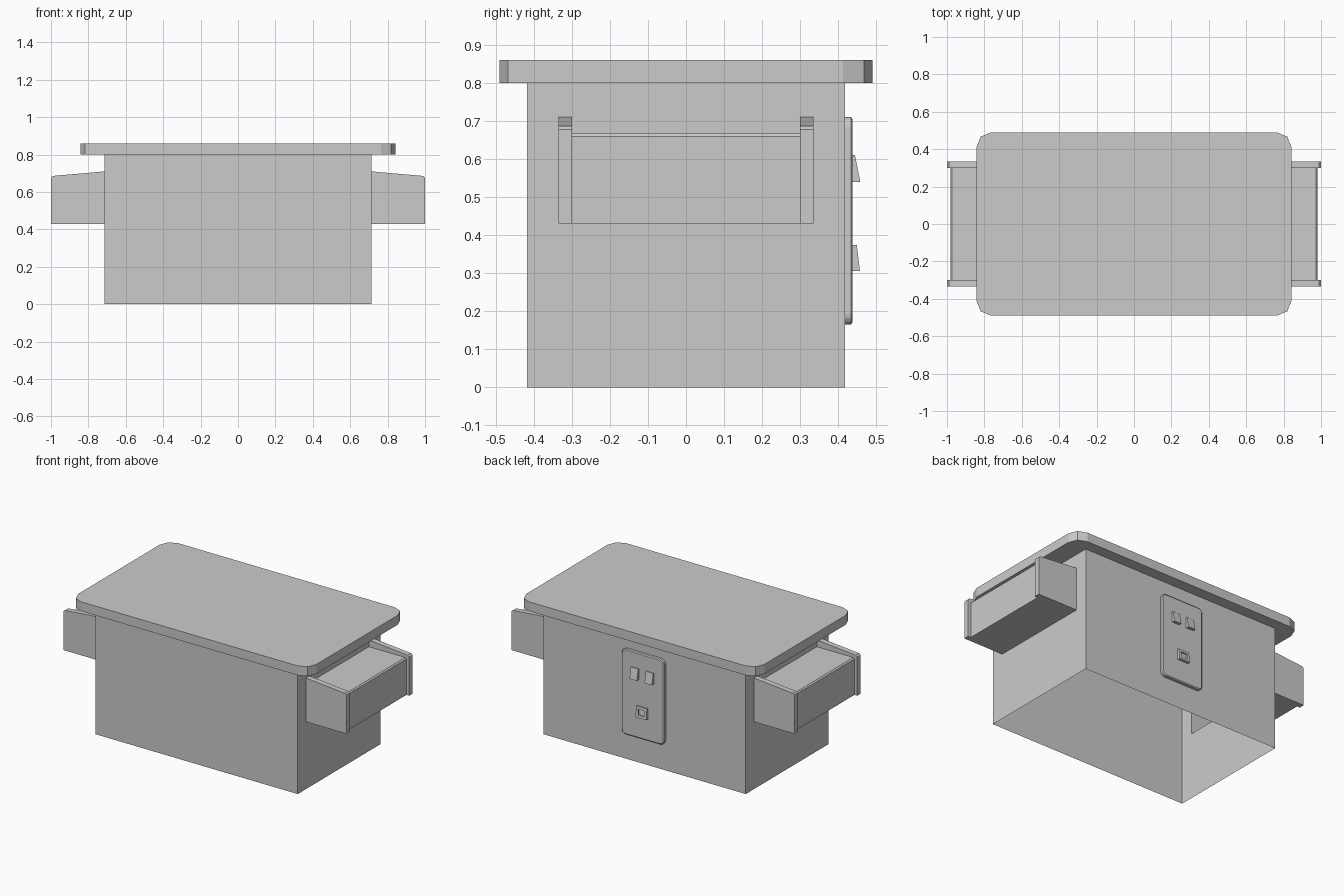
import bpy, bmesh
from math import sin, cos, pi

if "Cube" in bpy.data.objects:
    bpy.data.objects.remove(bpy.data.objects["Cube"])


def make(name, faces):
    """Mesh object from polygons given as coordinate lists, welded."""
    bm = bmesh.new()
    for f in faces:
        bm.faces.new([bm.verts.new(p) for p in f])
    bmesh.ops.remove_doubles(bm, verts=bm.verts, dist=1e-4)
    bmesh.ops.recalc_face_normals(bm, faces=bm.faces)
    me = bpy.data.meshes.new(name)
    bm.to_mesh(me)
    bm.free()
    ob = bpy.data.objects.new(name, me)
    bpy.context.collection.objects.link(ob)
    return ob


def bridge(sections, closed=True):
    """Quads between consecutive sections."""
    out = []
    for a, b in zip(sections, sections[1:]):
        n = len(a)
        out += [[a[i], a[(i + 1) % n], b[(i + 1) % n], b[i]]
                for i in range(n if closed else n - 1)]
    return out


def rounded(w, h, r, seg):
    """Rounded rectangle outline with half sizes w, h."""
    pts = []
    for k, (sx, sy) in enumerate([(1, 1), (-1, 1), (-1, -1), (1, -1)]):
        for i in range(seg + 1):
            a = (k + i / seg) * pi / 2
            pts.append((sx * (w - r) + r * cos(a), sy * (h - r) + r * sin(a)))
    return pts


# Table top
outline = rounded(0.842, 0.49, 0.078, 2)
rings = [[(x, y, z) for x, y in outline] for z in (0.8, 0.86)]
make("table_top", bridge(rings) + rings)

# Body shell, open below, with an opening in each end for the drawers
BX, BY, BZ = 0.715, 0.418, 0.8
faces = []
for s in (-1, 1):
    faces.append([(-BX, s * BY, 0), (BX, s * BY, 0), (BX, s * BY, BZ), (-BX, s * BY, BZ)])
    x = s * BX
    columns = [(-BY, -0.335, None), (-0.335, -0.3, 0.71), (-0.3, 0.3, 0.667),
               (0.3, 0.335, 0.71), (0.335, BY, None)]
    for y0, y1, top in columns:
        spans = [(0, 0.43), (top or 0.43, BZ)]
        for z0, z1 in spans:
            faces.append([(x, y0, z0), (x, y1, z0), (x, y1, z1), (x, y0, z1)])
make("body", faces)

# Hollow end drawers: taller side cheeks with a lower middle between them
cheek = [(BX, 0.43), (1.0, 0.43), (1.0, 0.677), (0.99, 0.686), (BX, 0.71)]
middle = [(BX, 0.43), (0.98, 0.43), (0.98, 0.659), (0.972, 0.667), (BX, 0.667)]
layout = [(-0.335, cheek), (-0.3, cheek), (-0.3, middle),
          (0.3, middle), (0.3, cheek), (0.335, cheek)]
for s, side in ((-1, "left"), (1, "right")):
    secs = [[(s * x, y, z) for x, z in prof] for y, prof in layout]
    quads = [q for q in bridge(secs, closed=False)
             if not (q[0] == q[3] and abs(q[1][2] - q[0][2]) < 1e-6)]
    make(side + "_drawer", quads + [secs[0], secs[-1]])

# Rear control panel with a softened front edge
PZ, PH, PF = 0.4375, 0.2725, 0.438
steps = [(0, BY), (0, PF - 0.005), (0.006, PF)]
rings = [[(x, y, PZ + z) for x, z in rounded(0.15 - d, PH - d, 0.028 - d, 4)]
         for d, y in steps]
make("control_panel", bridge(rings) + [rings[0], rings[-1]])


def wedge(name, x0, x1, z0, z1, y_low, y_high, recess=False):
    """Button whose face slopes outward toward its lower edge."""
    def ring(inset, depth):
        def y(z):
            return y_low + (y_high - y_low) * (z - z0) / (z1 - z0) - depth
        a, b, c, d = x0 + inset, x1 - inset, z0 + inset, z1 - inset
        return [(a, y(c), c), (b, y(c), c), (b, y(d), d), (a, y(d), d)]
    base = [(x, PF, z) for x, _, z in ring(0, 0)]
    rings = [base, ring(0, 0)]
    if recess:
        rings += [ring(0.016, 0), ring(0.016, 0.01)]
    make(name, bridge(rings) + [rings[0], rings[-1]])


# Buttons
for s, side in ((-1, "left"), (1, "right")):
    c = s * 0.053
    wedge(side + "_button", c - 0.026, c + 0.026, 0.54, 0.61, 0.458, 0.444)
wedge("lower_button", -0.038, 0.038, 0.305, 0.374, 0.457, 0.449, recess=True)
